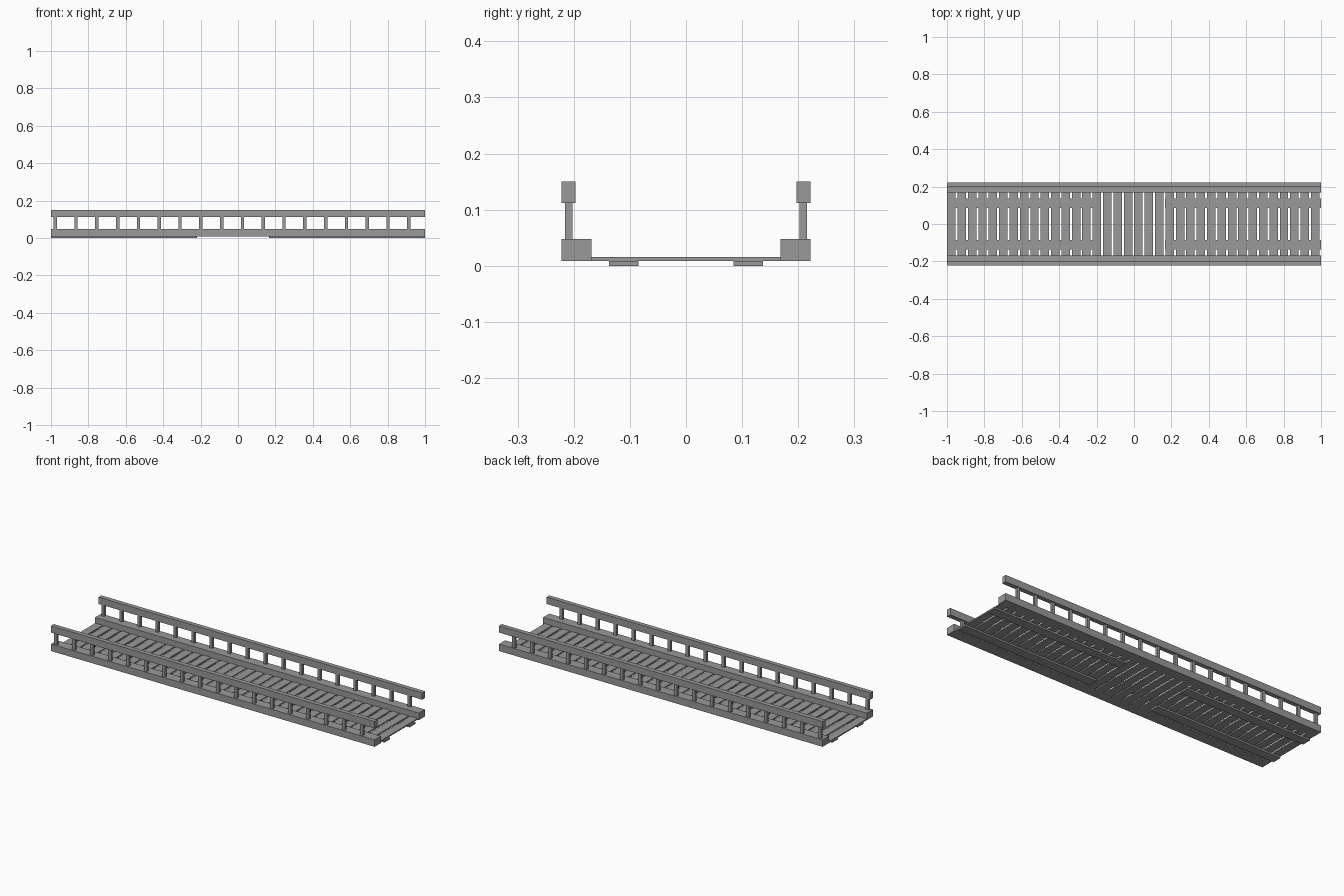
import bpy
import bmesh
from mathutils import Vector

cube = bpy.data.objects.get("Cube")
if cube:
    bpy.data.objects.remove(cube, do_unlink=True)

# One flat grey for the whole bridge
grey = bpy.data.materials.new("weathered_grey")
grey.use_nodes = True
colour = (0.32, 0.32, 0.32, 1)
grey.diffuse_color = colour
grey.node_tree.nodes["Principled BSDF"].inputs["Base Color"].default_value = colour


def boxes(name, spans):
    """Make one object from boxes, each given as (x range, y range, z range)."""
    bm = bmesh.new()
    for span in spans:
        low, high = Vector(s[0] for s in span), Vector(s[1] for s in span)
        verts = bmesh.ops.create_cube(bm, size=1)["verts"]
        bmesh.ops.scale(bm, vec=high - low, verts=verts)
        bmesh.ops.translate(bm, vec=(low + high) / 2, verts=verts)
    mesh = bpy.data.meshes.new(name)
    bm.to_mesh(mesh)
    bm.free()
    mesh.materials.append(grey)
    obj = bpy.data.objects.new(name, mesh)
    bpy.context.collection.objects.link(obj)
    return obj


def along(x, width):
    return (x - width / 2, x + width / 2)


START, PITCH = -0.977, 0.0556
FULL = (-1, 1)

# Deck planks with narrow gaps
boxes("deck_planks", [(along(START + PITCH * i, 0.045), (-0.168, 0.168), (0.009, 0.016))
                      for i in range(36)])

for side, s in (("left", 1), ("right", -1)):
    def across(inner, outer):
        return tuple(sorted((s * inner, s * outer)))

    # Side beam, handrail and the posts between them
    boxes(side + "_side_beam", [(FULL, across(0.168, 0.222), (0.009, 0.048))])
    boxes(side + "_handrail", [(FULL, across(0.197, 0.222), (0.112, 0.15))])
    boxes(side + "_posts", [(along(START + 2 * PITCH * i, 0.018), across(0.202, 0.216), (0.048, 0.112))
                            for i in range(18)])

# Runners under the deck, broken in the middle
for side, y in (("left", (0.085, 0.137)), ("right", (-0.137, -0.085))):
    boxes(side + "_runners", [(x, y, (0, 0.009)) for x in ((-1, -0.22), (0.165, 1))])
